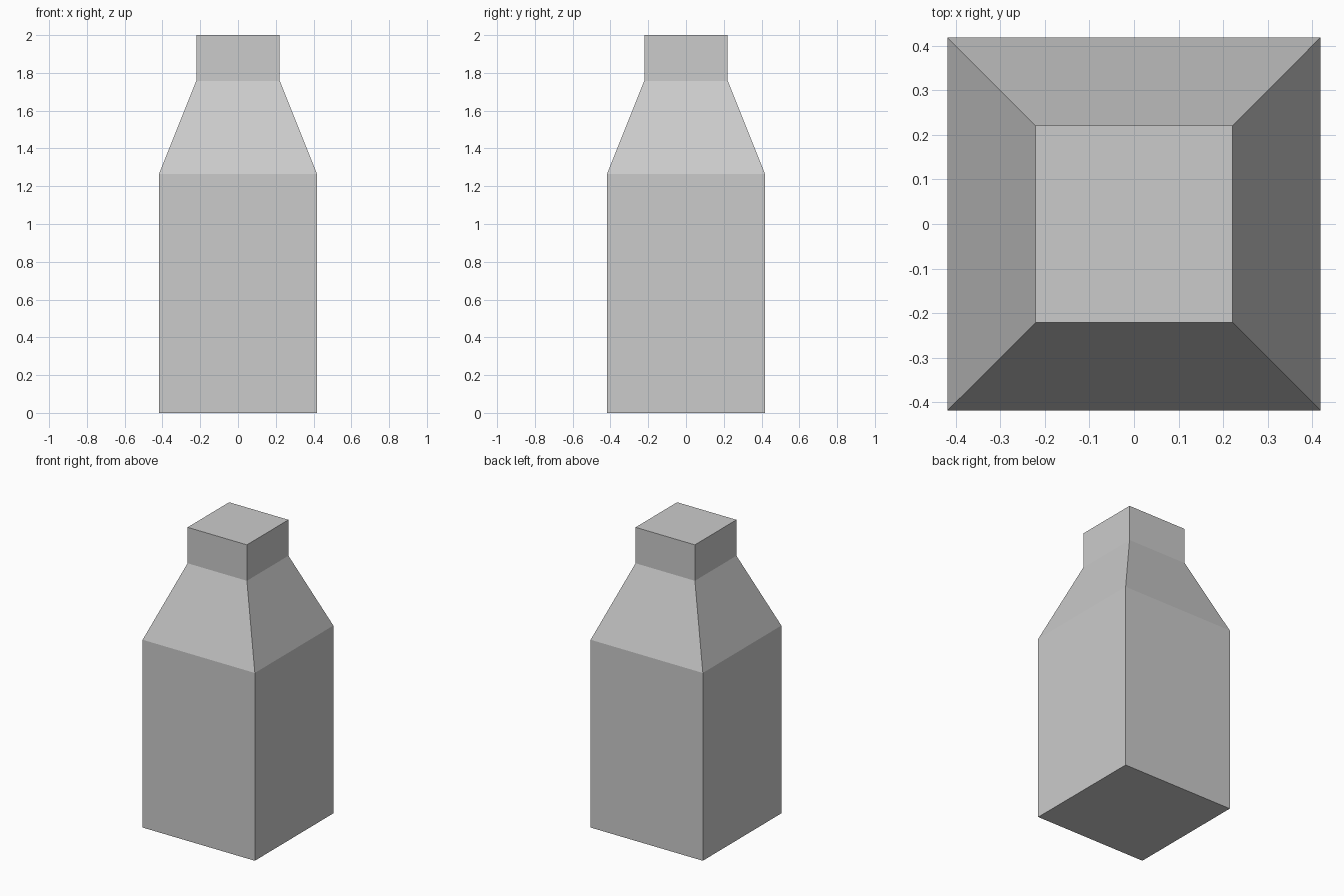
import bpy
import bmesh

if "Cube" in bpy.data.objects:
    bpy.data.objects.remove(bpy.data.objects["Cube"])

# Square cross-sections from base to top: (half width, height)
PROFILE = [(0.418, 0.0), (0.418, 1.265), (0.221, 1.758), (0.221, 2.0)]
CORNERS = [(-1, -1), (1, -1), (1, 1), (-1, 1)]


def loft_square(name, profile):
    bm = bmesh.new()
    rings = [[bm.verts.new((x * w, y * w, z)) for x, y in CORNERS]
             for w, z in profile]
    for low, high in zip(rings, rings[1:]):
        for i in range(4):
            j = (i + 1) % 4
            bm.faces.new((low[i], low[j], high[j], high[i]))
    bm.faces.new(rings[0][::-1])
    bm.faces.new(rings[-1])
    mesh = bpy.data.meshes.new(name)
    bm.to_mesh(mesh)
    bm.free()
    obj = bpy.data.objects.new(name, mesh)
    bpy.context.collection.objects.link(obj)
    return obj


# Bottle: straight body, tapered shoulder and short neck, closed at both ends
loft_square("square_bottle", PROFILE)
